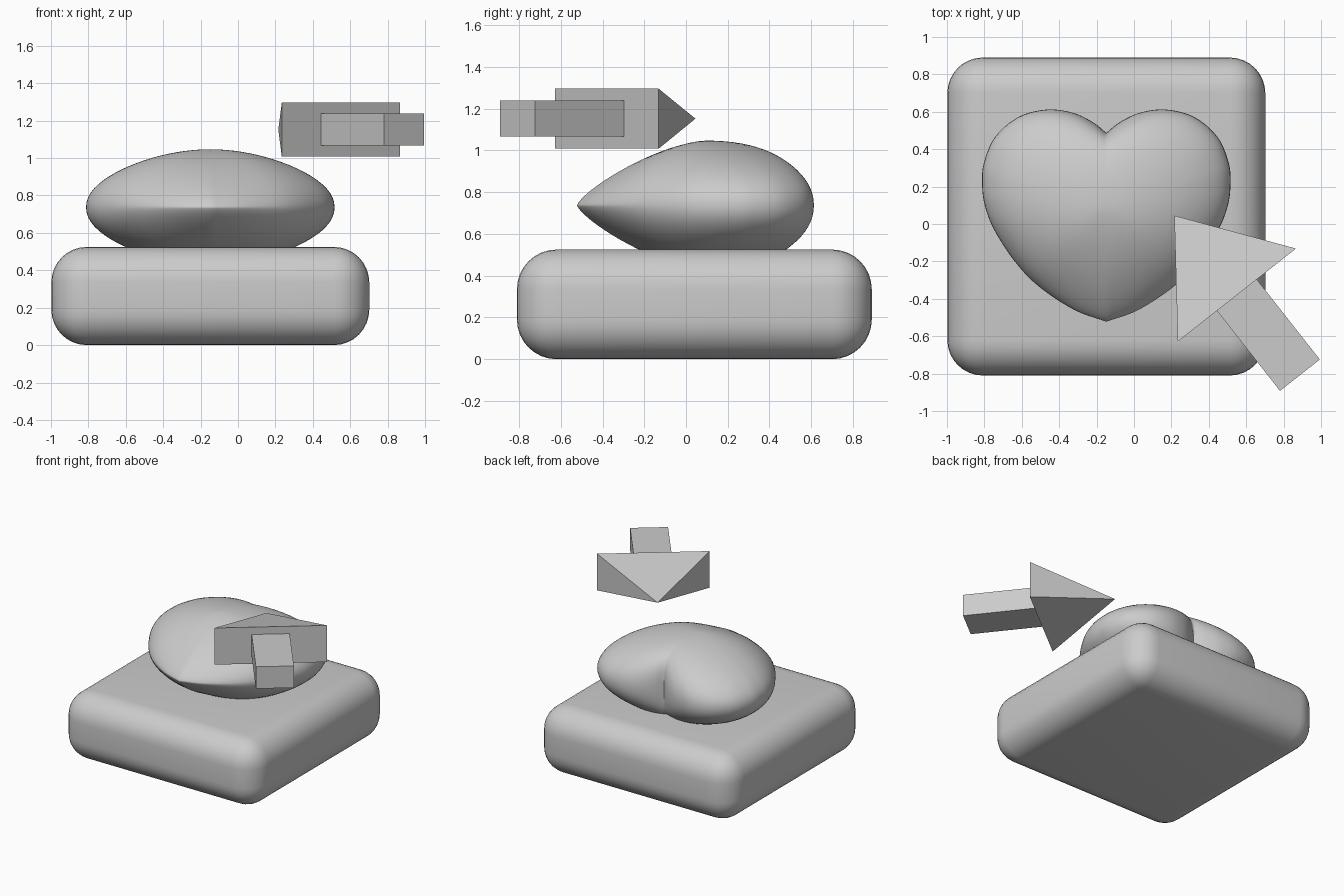
import bpy, bmesh, math
from mathutils import Vector, Matrix

if "Cube" in bpy.data.objects:
    bpy.data.objects.remove(bpy.data.objects["Cube"])


def make_object(name, bm, smooth_angle=None):
    bmesh.ops.recalc_face_normals(bm, faces=bm.faces)
    mesh = bpy.data.meshes.new(name)
    bm.to_mesh(mesh)
    bm.free()
    ob = bpy.data.objects.new(name, mesh)
    bpy.context.collection.objects.link(ob)
    if smooth_angle:
        bpy.ops.object.select_all(action='DESELECT')
        ob.select_set(True)
        bpy.context.view_layer.objects.active = ob
        bpy.ops.object.shade_smooth_by_angle(angle=math.radians(smooth_angle))
    return ob


def box(size, centre):
    bm = bmesh.new()
    bmesh.ops.create_cube(bm, size=1)
    bmesh.ops.scale(bm, vec=size, verts=bm.verts)
    bmesh.ops.translate(bm, vec=centre, verts=bm.verts)
    return bm


# Base slab with rounded edges
bm = box((1.7, 1.7, 0.525), (-0.148, 0.04, 0.2625))
bmesh.ops.bevel(bm, geom=bm.edges[:], offset=0.19, segments=8, profile=0.5, affect='EDGES')
make_object("base", bm, 40)


# Heart outline: right half as a smooth curve from cleft to tip
HALF = [(0, .487), (.07, .543), (.177, .594), (.317, .612), (.47, .572), (.595, .465),
        (.655, .325), (.664, .21), (.65, .1), (.6, -.03), (.49, -.2), (.36, -.335),
        (.17, -.46), (0, -.522)]


def smooth_curve(points, steps):
    p = [Vector(q) for q in points]
    p = [2 * p[0] - p[1]] + p + [2 * p[-1] - p[-2]]
    out = []
    for i in range(1, len(p) - 2):
        a, b, c, d = p[i - 1:i + 3]
        for k in range(steps):
            t = k / steps
            out.append(0.5 * (2 * b + (c - a) * t + (2 * a - 5 * b + 4 * c - d) * t**2
                              + (3 * b - a - 3 * c + d) * t**3))
    return out + [p[-2]]


# Inflated heart: rings of the outline shrinking towards both poles
right = smooth_curve(HALF, 5)
outline = right + [Vector((-p.x, p.y)) for p in right[-2:0:-1]]
CX, CY, CZ, H, R0, RINGS = -0.148, 0.1, 0.737, 0.31, 0.56, 20
bm = bmesh.new()
rings = []
for j in range(-RINGS + 1, RINGS):
    t = j / RINGS * math.pi / 2
    s = math.cos(t)
    ring = []
    for p in outline:
        v = Vector((p.x, p.y - CY))
        r = v.length
        v /= r
        tip = ((1 - v.y) / 2) ** 4          # profile gets sharper towards the tip
        z = (1 - s ** (2 - 0.4 * tip)) ** (0.47 + 0.28 * tip) * H
        rad = s * (R0 + (r - R0) * s * s)   # inner rings become rounder
        ring.append(bm.verts.new((CX + v.x * rad, CY + v.y * rad, CZ + math.copysign(z, j))))
    rings.append(ring)
n = len(outline)
for a, b in zip(rings, rings[1:]):
    for i in range(n):
        bm.faces.new((a[i], a[(i + 1) % n], b[(i + 1) % n], b[i]))
for ring, sign in ((rings[0], -1), (rings[-1], 1)):
    pole = bm.verts.new((CX, CY, CZ + sign * H))
    for i in range(n):
        bm.faces.new((ring[i], ring[(i + 1) % n], pole))
make_object("heart", bm, 75)


# Pointer: pyramid head and square shaft, built along +x and turned
place = Matrix.Translation((0.55, -0.38, 1.152)) @ Matrix.Rotation(math.radians(128.2), 4, 'Z')

bm = bmesh.new()
corners = [bm.verts.new((0, y * 0.402, z * 0.144)) for y, z in ((-1, -1), (1, -1), (1, 1), (-1, 1))]
apex = bm.verts.new((0.541, 0, 0))
bm.faces.new(corners)
for i in range(4):
    bm.faces.new((corners[i], corners[(i + 1) % 4], apex))
make_object("pointer_head", bm).matrix_world = place

make_object("pointer_shaft", box((0.545, 0.271, 0.172), (-0.2725, 0, 0))).matrix_world = place
